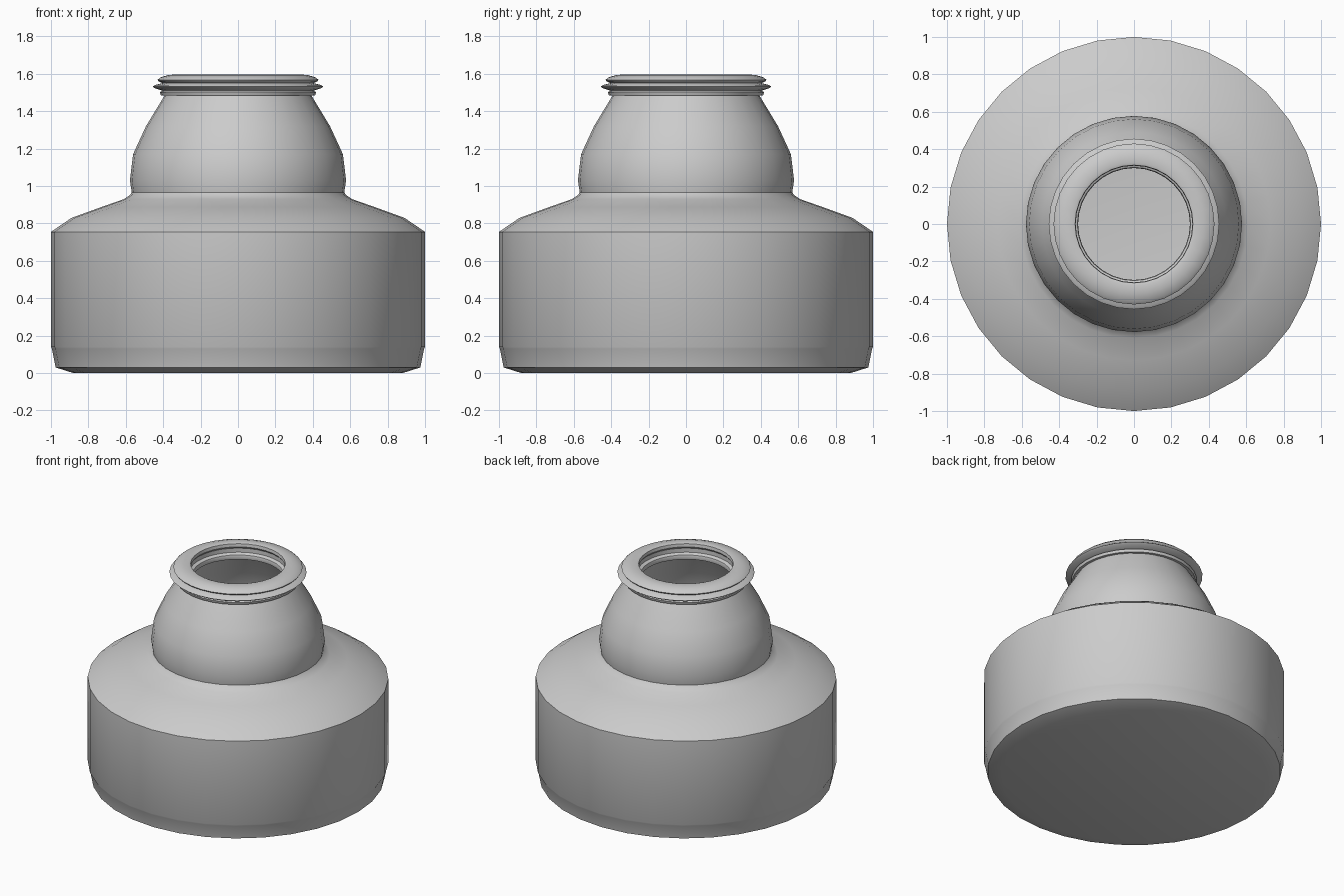
import bpy, bmesh, math

cube = bpy.data.objects.get("Cube")
if cube:
    bpy.data.objects.remove(cube, do_unlink=True)

SIDES = 32

grey = bpy.data.materials.new("plain grey")
grey.use_nodes = True
COLOUR = (0.6, 0.6, 0.6, 1)
grey.diffuse_color = COLOUR
grey.node_tree.nodes["Principled BSDF"].inputs["Base Color"].default_value = COLOUR


def lathe(name, profile, ring=True):
    """Spin (radius, height) points about z: a closed ring, or a vessel capped at both ends."""
    bm = bmesh.new()
    rings = []
    for r, z in profile:
        rings.append([bm.verts.new((r * math.cos(2 * math.pi * i / SIDES),
                                    r * math.sin(2 * math.pi * i / SIDES), z))
                      for i in range(SIDES)])
    pairs = list(zip(rings, rings[1:]))
    if ring:
        pairs.append((rings[-1], rings[0]))
    for a, b in pairs:
        for i in range(SIDES):
            j = (i + 1) % SIDES
            bm.faces.new((a[i], a[j], b[j], b[i]))
    if not ring:
        bm.faces.new(rings[0][::-1])
        bm.faces.new(rings[-1])
    bmesh.ops.recalc_face_normals(bm, faces=bm.faces)
    mesh = bpy.data.meshes.new(name)
    bm.to_mesh(mesh)
    bm.free()
    mesh.materials.append(grey)
    obj = bpy.data.objects.new(name, mesh)
    bpy.context.collection.objects.link(obj)
    bpy.ops.object.select_all(action='DESELECT')
    obj.select_set(True)
    bpy.context.view_layer.objects.active = obj
    bpy.ops.object.shade_smooth_by_angle(angle=math.radians(32))
    return obj


# Wide drum with sloping shoulder, hollow inside
lathe("body", [
    (0.88, 0), (0.975, 0.03), (0.995, 0.13), (1, 0.14), (1, 0.755),
    (0.89, 0.83), (0.73, 0.888), (0.61, 0.93), (0.58, 0.95), (0.568, 0.965),
    (0.54, 0.965), (0.56, 0.935), (0.6, 0.905), (0.88, 0.8),
    (0.97, 0.74), (0.97, 0.14), (0.95, 0.05), (0.88, 0.03)], ring=False)

# Bulging neck
lathe("neck", [
    (0.568, 0.965), (0.578, 1.03), (0.561, 1.17), (0.492, 1.32), (0.392, 1.485),
    (0.365, 1.485), (0.465, 1.31), (0.532, 1.165), (0.55, 1.03), (0.54, 0.965)])

# Grooved collar around the mouth
lathe("collar", [
    (0.38, 1.483), (0.412, 1.483), (0.418, 1.502), (0.405, 1.51), (0.445, 1.523),
    (0.456, 1.532), (0.445, 1.54), (0.405, 1.55), (0.425, 1.56), (0.43, 1.568),
    (0.415, 1.581), (0.375, 1.593), (0.33, 1.597), (0.315, 1.592), (0.312, 1.57),
    (0.325, 1.555), (0.325, 1.525), (0.303, 1.515), (0.299, 1.5), (0.303, 1.483)])
